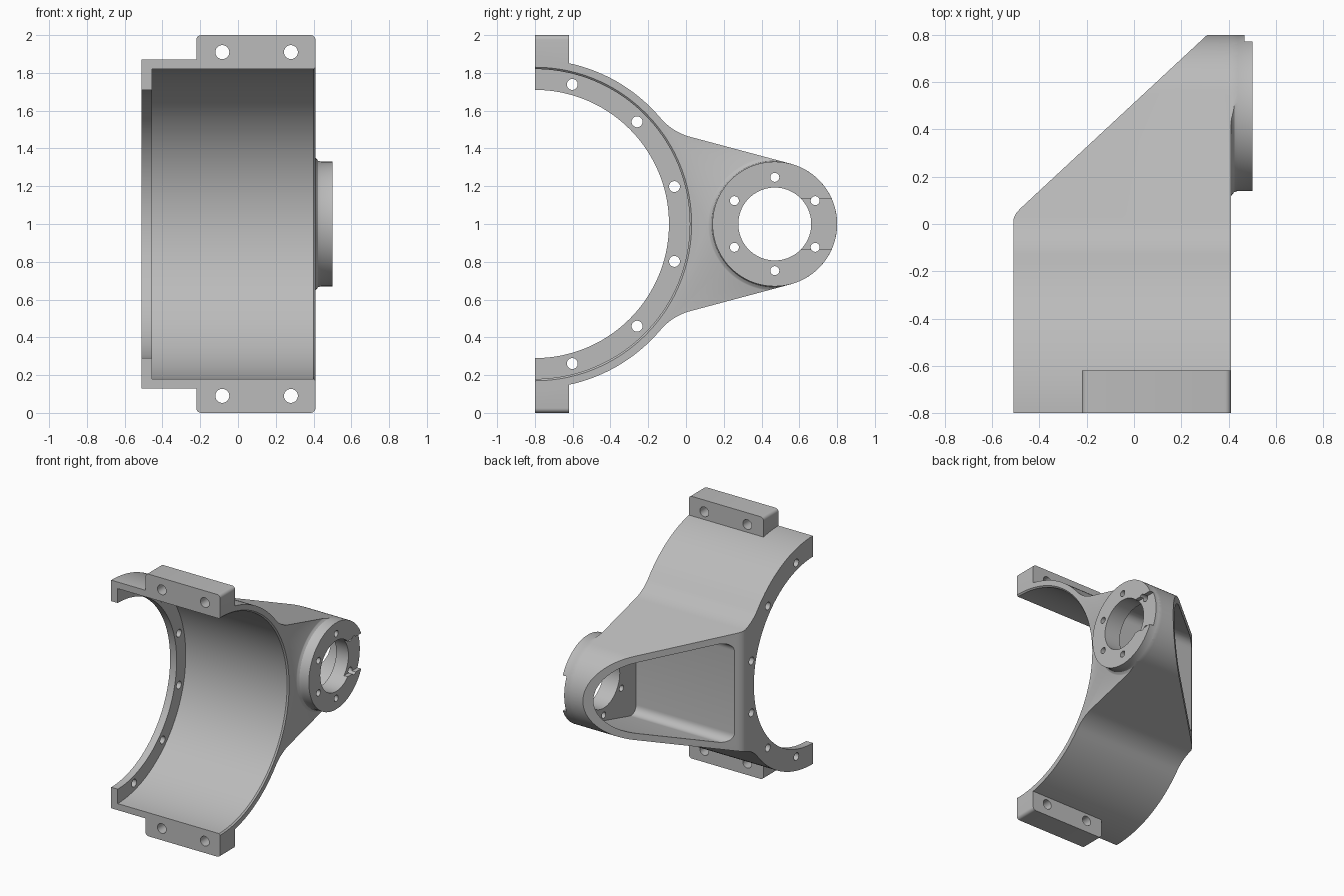
import bpy
import bmesh
from math import sin, cos, pi, radians

if "Cube" in bpy.data.objects:
    bpy.data.objects.remove(bpy.data.objects["Cube"], do_unlink=True)

grey = bpy.data.materials.new("cast_grey")
grey.use_nodes = True
colour = (0.5, 0.5, 0.5, 1)
grey.diffuse_color = colour
grey.node_tree.nodes["Principled BSDF"].inputs["Base Color"].default_value = colour

RING = (-0.8, 1.0)      # ring axis in (y, z)
HUB = (0.47, 1.0)       # hub axis in (y, z)


def arc(centre, r, a0, a1, n):
    """Points on an arc, angles in degrees."""
    angles = [radians(a0 + (a1 - a0) * i / n) for i in range(n + 1)]
    return [(centre[0] + r * cos(a), centre[1] + r * sin(a)) for a in angles]


def circle(centre, r, n=32):
    return arc(centre, r, 0, 360, n)[:-1]


def mirrored(points):
    """Close an upper half profile with its reflection about z = 1."""
    return points + [(u, 2 - v) for u, v in reversed(points) if abs(v - 1) > 1e-4]


def skin(name, loops):
    """Solid from matching vertex loops, capped at both ends."""
    bm = bmesh.new()
    rows = [[bm.verts.new(p) for p in loop] for loop in loops]
    n = len(rows[0])
    for a, b in zip(rows, rows[1:]):
        for i in range(n):
            j = (i + 1) % n
            bm.faces.new((a[i], a[j], b[j], b[i]))
    bm.faces.new(rows[0])
    bm.faces.new(rows[-1])
    bmesh.ops.recalc_face_normals(bm, faces=bm.faces)
    mesh = bpy.data.meshes.new(name)
    bm.to_mesh(mesh)
    bm.free()
    mesh.materials.append(grey)
    obj = bpy.data.objects.new(name, mesh)
    bpy.context.collection.objects.link(obj)
    return obj


def prism(name, axis, points, lo, hi):
    place = {"x": lambda u, v, w: (w, u, v),
             "y": lambda u, v, w: (u, w, v),
             "z": lambda u, v, w: (u, v, w)}[axis]
    return skin(name, [[place(u, v, w) for u, v in points] for w in (lo, hi)])


def lathe(name, centre, profile, n=144):
    """Turned solid about an x axis; profile is (x, radius)."""
    return skin(name, [[(x, y, z) for y, z in circle(centre, r, n)] for x, r in profile])


def combine(target, tool, operation):
    mod = target.modifiers.new("bool", "BOOLEAN")
    mod.operation = operation
    mod.solver = "EXACT"
    mod.object = tool
    bpy.context.view_layer.objects.active = target
    bpy.ops.object.modifier_apply(modifier=mod.name)
    bpy.data.objects.remove(tool, do_unlink=True)


# Side outline: half ring, blend, straight arm and rounded hub end
blend = (0.102, 1.761)
outline = mirrored(arc(RING, 0.87, 90, 40.4, 24)
                   + arc(blend, 0.31, 220, 255, 12)
                   + arc(HUB, 0.33, 75, 0, 30))
housing = prism("bracket_housing", "x", outline, -0.51, 0.41)

# Bolting lugs with rounded outer corners
lug = [(-0.22, 1.84)] + arc((-0.195, 1.975), 0.025, 180, 90, 5) \
    + arc((0.385, 1.975), 0.025, 90, 0, 5) + [(0.41, 1.84)]
for flip in (False, True):
    shape = [(x, 2 - z) for x, z in lug] if flip else lug
    combine(housing, prism("lug", "y", shape, -0.8, -0.62), "UNION")

# Raised hub with a cove at its base, trimmed to the arm outline
hub = lathe("hub", HUB, [(0.38, 0.365), (0.405, 0.365), (0.413, 0.348),
                         (0.424, 0.335), (0.44, 0.3298), (0.5, 0.3298)])
combine(hub, prism("hub_trim", "x", outline, 0.3, 0.6), "INTERSECT")
combine(housing, hub, "UNION")

# Main bore with inner flange and chamfered mouth
combine(housing, lathe("main_bore", RING, [(-0.7, 0.71), (-0.455, 0.71), (-0.455, 0.82),
                                           (0.4, 0.82), (0.43, 0.85)]), "DIFFERENCE")

# Slanted back of the arm with a rounded corner
slant = [(-0.7, 0.0), (-0.513, 0.0), (-0.508, 0.025), (-0.498, 0.046), (-0.48, 0.066),
         (0.31, 0.8), (0.36, 0.846), (0.36, 1.0), (-0.7, 1.0)]
combine(housing, prism("slant_cut", "z", slant, -0.2, 2.2), "DIFFERENCE")

# Hollow behind the hub, open on the slanted back
pocket = mirrored(arc((0.14, 1.316), 0.06, 180, 75, 8) + arc(HUB, 0.28, 75, 0, 24))
combine(housing, prism("pocket", "x", pocket, -0.8, 0.365), "DIFFERENCE")

# Hub bore and keyway
combine(housing, prism("hub_bore", "x", circle(HUB, 0.193, 72), 0.2, 0.7), "DIFFERENCE")
keyway = [(0.55, 0.865), (0.9, 0.865), (0.9, 1.135), (0.55, 1.135)]
combine(housing, prism("keyway", "x", keyway, 0.468, 0.6), "DIFFERENCE")

# Hub bolt holes
for k in range(6):
    a = pi / 6 + k * pi / 3
    spot = (HUB[0] + 0.247 * cos(a), HUB[1] + 0.247 * sin(a))
    combine(housing, prism("hub_hole", "x", circle(spot, 0.024, 24), 0.3, 0.7), "DIFFERENCE")

# Flange bolt holes
for degrees in (-75, -45, -15, 15, 45, 75):
    a = radians(degrees)
    spot = (RING[0] + 0.765 * cos(a), RING[1] + 0.765 * sin(a))
    combine(housing, prism("flange_hole", "x", circle(spot, 0.029, 24), -0.7, -0.4), "DIFFERENCE")

# Lug bolt holes
for x in (-0.083, 0.28):
    for z in (0.09, 1.91):
        combine(housing, prism("lug_hole", "y", circle((x, z), 0.037), -0.9, -0.5), "DIFFERENCE")

bpy.ops.object.select_all(action="DESELECT")
housing.select_set(True)
bpy.context.view_layer.objects.active = housing
bpy.ops.object.shade_smooth_by_angle(angle=radians(30))
